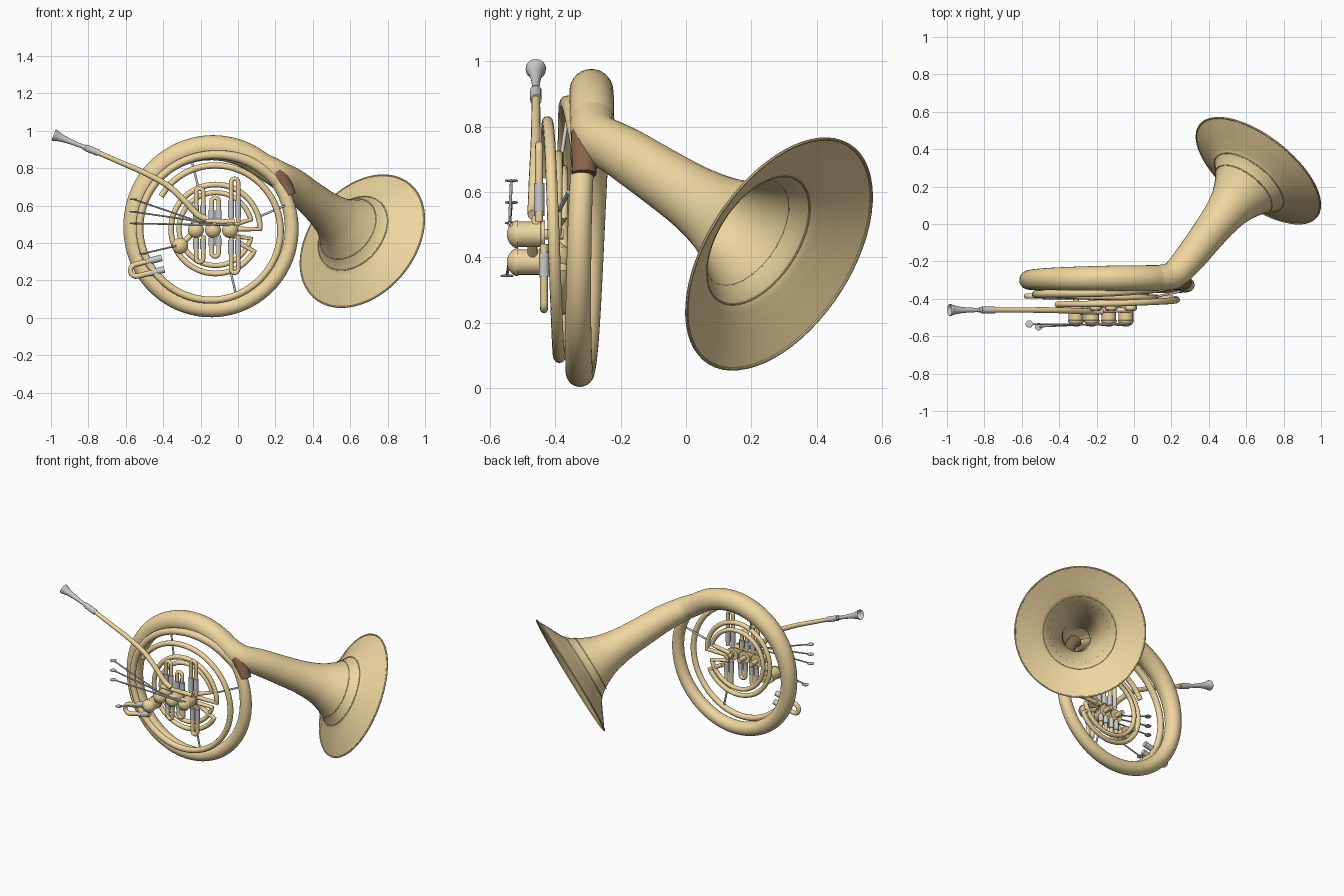
import bpy, math
from mathutils import Vector as V

if "Cube" in bpy.data.objects:
    bpy.data.objects.remove(bpy.data.objects["Cube"])


def material(name, col):
    m = bpy.data.materials.new(name)
    m.diffuse_color = (*col, 1)
    m.use_nodes = True
    m.node_tree.nodes["Principled BSDF"].inputs["Base Color"].default_value = m.diffuse_color
    return m


BRASS = material("brass", (0.86, 0.67, 0.35))
BROWN = material("brown_leather", (0.25, 0.13, 0.075))
SILVER = None


def smooth(rows, n=8):
    """Catmull-Rom samples through rows of any dimension."""
    out = []
    for i in range(len(rows) - 1):
        p1, p2 = rows[i], rows[i + 1]
        p0 = rows[i - 1] if i else p1
        p3 = rows[i + 2] if i + 2 < len(rows) else p2
        for k in range(n):
            t = k / n
            out.append(tuple(0.5 * (2 * b + (c - a) * t + (2 * a - 5 * b + 4 * c - d) * t * t
                                    + (3 * b - a - 3 * c + d) * t ** 3)
                             for a, b, c, d in zip(p0, p1, p2, p3)))
    return out + [tuple(rows[-1])]


def polar(rows, cx, cz, n=10):
    """(angle, radius, y, tube radius) rows to (x, y, z, tube radius) points."""
    res = []
    for a, R, y, r in smooth(rows, n):
        a = math.radians(a)
        res.append((cx + R * math.cos(a), y, cz + R * math.sin(a), r))
    return res


def tube(name, pts, mat=BRASS, caps=True, sides=4, closed=False):
    """Round tube along (x, y, z, radius) points."""
    cu = bpy.data.curves.new(name, 'CURVE')
    cu.dimensions = '3D'
    cu.bevel_depth = 1.0
    cu.bevel_resolution = sides
    cu.use_fill_caps = caps
    sp = cu.splines.new('POLY')
    sp.points.add(len(pts) - 1)
    for p, (x, y, z, r) in zip(sp.points, pts):
        p.co = (x, y, z, 1)
        p.radius = r
    sp.use_cyclic_u = closed
    tmp = bpy.data.objects.new(name + "_tmp", cu)
    bpy.context.collection.objects.link(tmp)
    dg = bpy.context.evaluated_depsgraph_get()
    me = bpy.data.meshes.new_from_object(tmp.evaluated_get(dg))
    bpy.data.objects.remove(tmp)
    ob = bpy.data.objects.new(name, me)
    bpy.context.collection.objects.link(ob)
    me.materials.clear()
    if mat:
        me.materials.append(mat)
    bpy.context.view_layer.objects.active = ob
    ob.select_set(True)
    bpy.ops.object.shade_smooth_by_angle(angle=math.radians(40))
    ob.select_set(False)
    return ob


def rod(name, a, b, r, mat=SILVER):
    return tube(name, [(*a, r), (*b, r)], mat)


def hoop(name, c, n, R, r):
    """Thin ring around axis n."""
    u = n.orthogonal().normalized()
    w = n.cross(u)
    tube(name, [(*(c + R * (u * math.cos(k * math.tau / 64) + w * math.sin(k * math.tau / 64))), r)
                for k in range(64)], BRASS, False, 2, True)


def slide(name, base, d, length, half, r=0.012, sleeve=(0.12, 0.5)):
    """U-shaped tuning slide with silver sleeves on both legs."""
    base, d, half = V(base), V(d).normalized(), V(half)
    w = half.length
    pts = [base + half]
    for k in range(9):
        a = math.pi * k / 8
        pts.append(base + d * (length - w) + half * math.cos(a) + d * w * math.sin(a))
    pts.append(base - half)
    tube(name, [(*p, r) for p in pts])
    for s in (1, -1):
        o = base + half * s
        rod(name + "_sleeve", o + d * length * sleeve[0], o + d * length * sleeve[1], r + 0.004)


CX, CZ = -0.139, 0.48
# bell flare and big conical ring, one continuous sweep
C, N = V((0.665, 0.285, 0.41)), V((0.55, 0.70, -0.456)).normalized()
bell = [(0, .397), (-.035, .328), (-.065, .267), (-.092, .221), (-.14, .182), (-.20, .150),
        (-.27, .123), (-.38, .102), (-.52, .091), (-.67, .083)]
rows = [(*(C + N * t), r) for t, r in bell]
rows.append((0.212, -0.272, 0.768, 0.074))
ring = polar([(52, .428, -.288, .068), (90, .430, -.290, .067), (135, .427, -.294, .060),
              (180, .423, -.300, .051), (225, .430, -.312, .047), (270, .434, -.325, .043),
              (315, .430, -.330, .040), (360, .426, -.326, .037), (395, .427, -.315, .035)], CX, CZ)
tube("bell_and_main_ring", smooth(rows + ring[:1], 6)[:-1] + ring, BRASS, False, 12)
hoop("bell_rim", C, N, .396, .005)
hoop("bell_seam_outer", C - N * .092, N, .221, .003)
hoop("bell_seam_inner", C - N * .143, N, .182, .003)

# leather guard at the throat
tube("hand_guard", polar([(383, .448, -.312, .038), (392, .452, -.311, .040), (401, .456, -.310, .042)],
                         CX, CZ), BROWN, True, 8)

# spiral of narrower tubing in front of the ring
tube("spiral_tubing", polar([(395, .427, -.318, .034), (415, .412, -.340, .030), (450, .392, -.365, .023),
                             (495, .387, -.372, .021), (540, .387, -.376, .020), (585, .386, -.382, .020),
                             (630, .385, -.388, .019), (675, .375, -.396, .018), (720, .366, -.406, .018),
                             (765, .350, -.416, .017), (810, .335, -.425, .017), (868, .320, -.430, .016)],
                            CX, CZ))

# inner coils behind the valves
mx, mz = -0.12, 0.475
outer = polar([(a, .238, -.395 + a * .00005, .015) for a in range(0, 331, 30)], mx, mz, 5)
tube("outer_coil", [(-.07, -.395, mz, .015)] + outer + [(-.01, -.38, .41, .015)])
inner = polar([(a, .195, -.375, .014) for a in range(15, 346, 30)], mx, mz, 5)
tube("inner_coil", [(-.05, -.40, .49, .014)] + inner + [(-.04, -.40, .44, .014)])

# rotary valves with domed caps
valves = [(-.31, .385), (-.225, .47), (-.134, .47), (-.043, .47)]
prof = [(-.549, .004), (-.547, .014), (-.541, .026), (-.532, .036), (-.522, .042), (-.515, .043),
        (-.514, .039), (-.445, .039), (-.444, .042), (-.432, .042)]
for i, (x, z) in enumerate(valves):
    tube(f"valve_{i}", [(x, y, z, r) for y, r in prof], BRASS, True, 8)
    rod(f"valve_stem_{i}", (x, -.435, z), (x, -.375, z), .016, BRASS)
rod("valve_bridge", (-.25, -.46, .515), (-.02, -.46, .515), .014, BRASS)
rod("thumb_valve_link", (-.31, -.47, .385), (-.225, -.47, .47), .015, BRASS)

# valve slides above and below
for i, (x, top, bot) in enumerate([(-.205, .705, .285), (-.122, .655, .315), (-.018, .757, .228)]):
    slide(f"upper_slide_{i}", (x, -.45, .51), (0, 0, 1), top - .523, (.019, 0, 0))
    slide(f"lower_slide_{i}", (x, -.435, .44), (0, 0, -1), .427 - bot, (.019, 0, 0))

# main tuning slide at lower left
slide("tuning_slide", (-.40, -.385, .29), (-.97, 0, -.24), .18, (-.007, 0, .031), .014, (0, .45))

# leadpipe, receiver and mouthpiece
tube("leadpipe", smooth([(-.77, -.46, .893, .013), (-.62, -.46, .828, .014), (-.50, -.46, .775, .015),
                         (-.38, -.462, .71, .016), (-.29, -.466, .63, .016), (-.22, -.468, .555, .017),
                         (-.17, -.468, .53, .017)]))
A, M = V((-.745, -.46, .882)), V((-.93, 0, .372)).normalized()
tube("receiver", [(*(A + M * t), r) for t, r in [(0, .018), (.075, .018), (.076, .014), (.09, .014)]], SILVER)
cup = [(.06, .010), (.10, .011), (.16, .014), (.20, .018), (.225, .023), (.245, .028), (.25, .031), (.26, .031)]
tube("mouthpiece", [(*(A + M * t), r) for t, r in cup], SILVER, False, 8)

# lever rods and finger paddles
levers = [((-.56, -.535, .635), (-.225, -.54, .52)), ((-.56, -.535, .568), (-.134, -.54, .505)),
          ((-.56, -.535, .505), (-.043, -.54, .495)), ((-.51, -.549, .343), (-.31, -.54, .39))]
for i, (a, b) in enumerate(levers):
    rod(f"lever_rod_{i}", a, b, .0045)
    tube(f"paddle_{i}", [(a[0], a[1], a[2] + h, r)
                         for h, r in [(-.004, .012), (-.002, .020), (.002, .020), (.004, .012)]], SILVER, True, 6)
rod("lever_axle", (-.25, -.535, .50), (-.02, -.535, .50), .005)

# braces between ring and coils
for i, (a, b) in enumerate([((.25, -.36, .60), (.11, -.39, .54)), ((-.01, -.39, .12), (-.04, -.385, .25)),
                            ((-.25, -.36, .85), (-.21, -.385, .69))]):
    rod(f"brace_{i}", a, b, .006)
